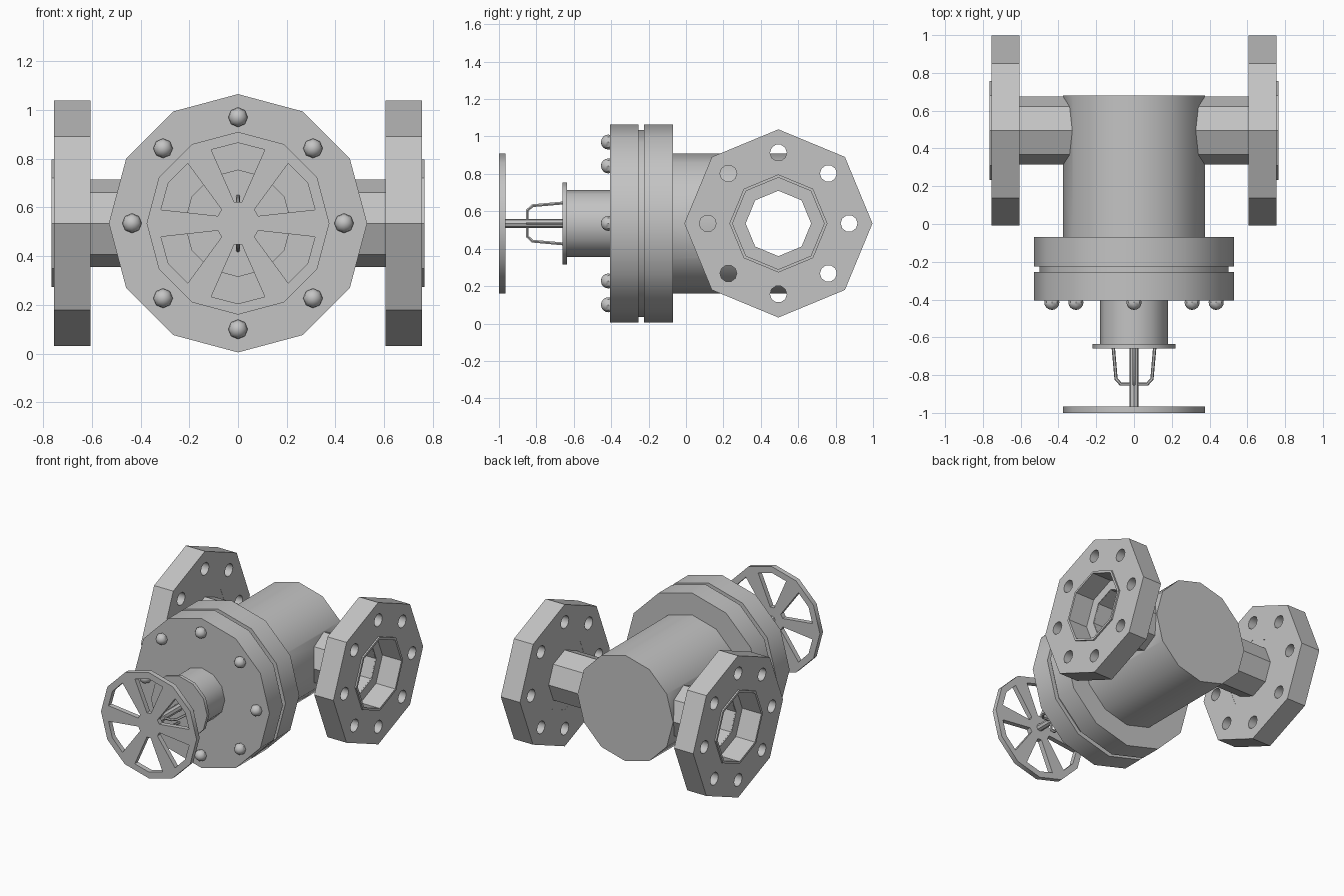
import bpy, bmesh
from math import pi, sin, cos, radians
from mathutils import Vector

if "Cube" in bpy.data.objects:
    bpy.data.objects.remove(bpy.data.objects["Cube"])

ZC = 0.535      # height of the main axis
PY = 0.494      # y of the side pipe axis
SCENE = bpy.context.scene.collection

grey = bpy.data.materials.new("cast_grey")
grey.use_nodes = True
COLOUR = (0.55, 0.55, 0.55, 1)
grey.diffuse_color = COLOUR
grey.node_tree.nodes["Principled BSDF"].inputs["Base Color"].default_value = COLOUR


def ring(n, r, cx=0, cy=0):
    return [(cx + r * cos(2 * pi * i / n), cy + r * sin(2 * pi * i / n)) for i in range(n)]


def activate(obj):
    bpy.ops.object.select_all(action='DESELECT')
    obj.select_set(True)
    bpy.context.view_layer.objects.active = obj


def finish(obj):
    """Turn into a clean mesh with material and smooth shading."""
    activate(obj)
    if obj.type == 'CURVE':
        bpy.ops.object.convert(target='MESH')
        obj = bpy.context.view_layer.objects.active
    bm = bmesh.new()
    bm.from_mesh(obj.data)
    bmesh.ops.remove_doubles(bm, verts=bm.verts, dist=0.0001)
    bmesh.ops.recalc_face_normals(bm, faces=bm.faces)
    bm.to_mesh(obj.data)
    bm.free()
    obj.data.materials.clear()
    obj.data.materials.append(grey)
    bpy.ops.object.shade_smooth_by_angle(angle=radians(40))
    return obj


def plate(name, outlines, axis, a, b):
    """Prism from an outer outline and hole outlines, from a to b along an axis."""
    cu = bpy.data.curves.new(name, 'CURVE')
    cu.dimensions = '2D'
    cu.fill_mode = 'BOTH'
    cu.extrude = abs(b - a) / 2
    for pts in outlines:
        s = cu.splines.new('POLY')
        s.points.add(len(pts) - 1)
        for p, (u, v) in zip(s.points, pts):
            p.co = (u, v, 0, 1)
        s.use_cyclic_u = True
    obj = bpy.data.objects.new(name, cu)
    SCENE.objects.link(obj)
    mid = (a + b) / 2
    if axis == 'Y':
        obj.location, obj.rotation_euler = (0, mid, ZC), (pi / 2, 0, 0)
    else:
        obj.location, obj.rotation_euler = (mid, PY, ZC), (pi / 2, 0, pi / 2)
    return finish(obj)


# Main barrel, bored through for the side pipes
barrel = plate("body_barrel", [ring(12, 0.375)], 'Y', -0.1, 0.68)
bore = plate("bore_cutter", [ring(8, 0.177)], 'X', -0.6, 0.6)
cut = barrel.modifiers.new("bore", 'BOOLEAN')
cut.operation, cut.solver, cut.object = 'DIFFERENCE', 'EXACT', bore
activate(barrel)
bpy.ops.object.modifier_apply(modifier=cut.name)
bpy.data.objects.remove(bore)
bpy.ops.object.shade_smooth_by_angle(angle=radians(40))

# Stacked round parts along the main axis
for name, n, r, a, b in [
    ("body_flange", 12, 0.53, -0.225, -0.07),
    ("gasket", 12, 0.5, -0.26, -0.22),
    ("bonnet_flange", 12, 0.53, -0.405, -0.255),
    ("packing_housing", 12, 0.18, -0.64, -0.4),
    ("housing_collar", 12, 0.22, -0.66, -0.635),
    ("stem", 8, 0.025, -0.97, -0.65),
]:
    plate(name, [ring(n, r)], 'Y', a, b)

# Hollow side pipe and its end flanges
plate("side_pipe", [ring(8, 0.18), ring(8, 0.175)], 'X', -0.61, 0.61)
bolt_holes = [ring(10, 0.045, x, y) for x, y in ring(8, 0.378)]
for side, s in (("left", 1), ("right", -1)):
    plate(side + "_flange", [ring(8, 0.503), ring(8, 0.245)] + bolt_holes, 'X', s * 0.605, s * 0.755)
    plate(side + "_flange_seat", [ring(8, 0.25), ring(8, 0.176)], 'X', s * 0.606, s * 0.616)
    plate(side + "_flange_lip", [ring(8, 0.262), ring(8, 0.245)], 'X', s * 0.75, s * 0.766)

# Bonnet bolts with rounded heads
for i, (x, z) in enumerate(ring(8, 0.435)):
    bpy.ops.mesh.primitive_uv_sphere_add(segments=8, ring_count=8, radius=0.04,
                                         location=(x, -0.415, ZC + z), rotation=(pi / 2, 0, 0))
    bolt = bpy.context.object
    bolt.name = f"bonnet_bolt_{i + 1}"
    finish(bolt)

# Yoke: two crossing bent rods around the stem
half = [(0.11, -0.65), (0.095, -0.82), (0.07, -0.848)]
path = half + [(-u, y) for u, y in reversed(half)]
for name, d in (("yoke_rod_level", Vector((1, 0, 0))), ("yoke_rod_upright", Vector((0, 0, 1)))):
    cu = bpy.data.curves.new(name, 'CURVE')
    cu.dimensions = '3D'
    cu.bevel_depth = 0.009
    cu.bevel_resolution = 1
    s = cu.splines.new('POLY')
    s.points.add(len(path) - 1)
    for p, (u, y) in zip(s.points, path):
        p.co = (*(d * u + Vector((0, y, ZC))), 1)
    rod = bpy.data.objects.new(name, cu)
    SCENE.objects.link(rod)
    finish(rod)

# Handwheel with six wedge windows between the spokes
windows = []
for k in range(6):
    mid = 90 + 60 * k
    corners = [(0.088, -10), (0.321, -20), (0.33, 0), (0.321, 20), (0.088, 10)]
    windows.append([(r * cos(radians(mid + t)), r * sin(radians(mid + t))) for r, t in corners])
plate("handwheel", [ring(12, 0.375)] + windows, 'Y', -1.0, -0.965)
